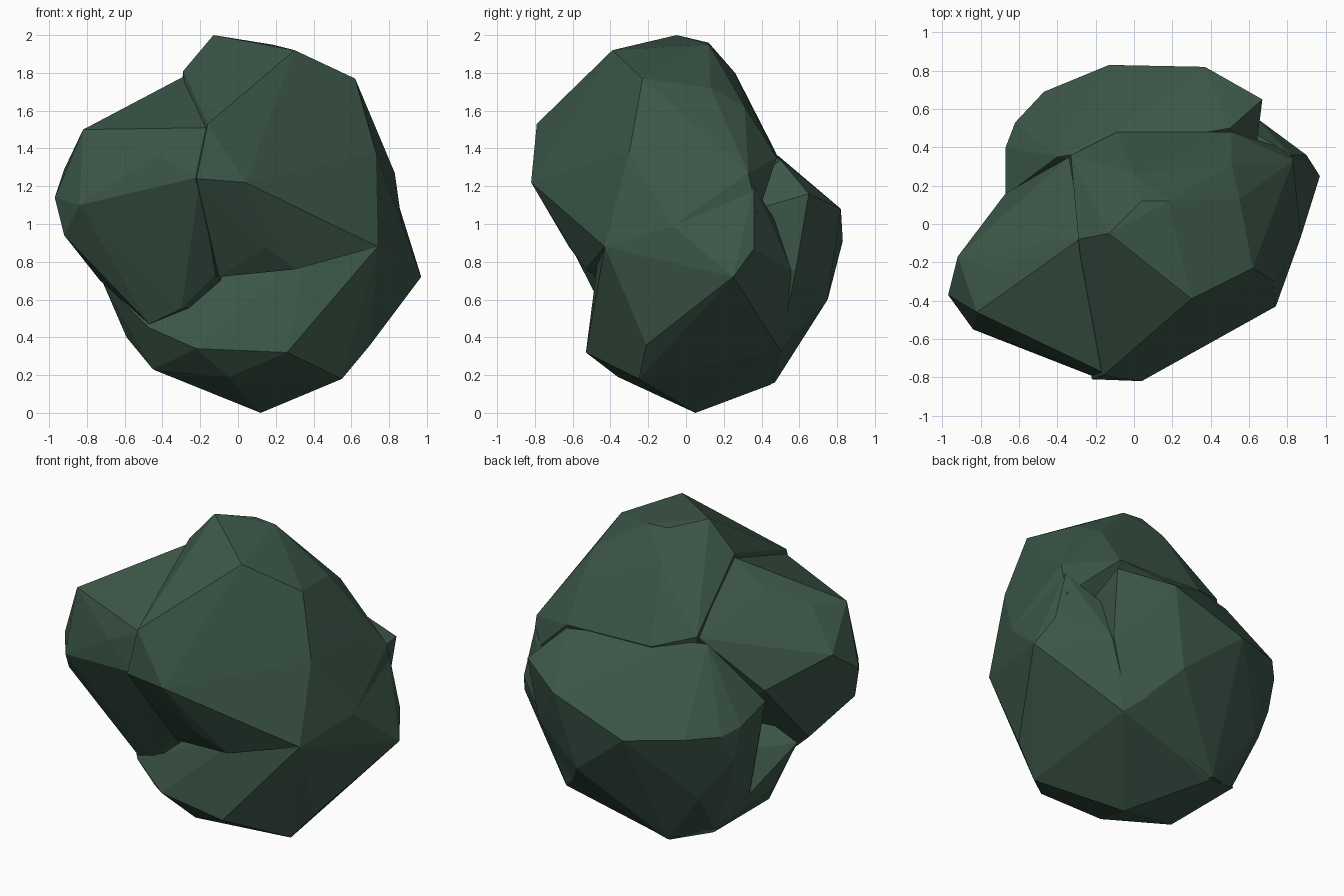
import bpy
import bmesh

# Remove the default cube only
default_cube = bpy.data.objects.get("Cube")
if default_cube:
    bpy.data.objects.remove(default_cube, do_unlink=True)

# Single flat colour
stone_green = bpy.data.materials.new("dark_stone_green")
stone_green.use_nodes = True
stone_colour = (.045, .095, .065, 1)
stone_green.diffuse_color = stone_colour
stone_green.node_tree.nodes["Principled BSDF"].inputs["Base Color"].default_value = stone_colour


def make_lobe(name, corners):
    """Wrap a convex, flat-faced lobe around a few corner points."""
    bm = bmesh.new()
    for corner in corners:
        bm.verts.new(corner)
    hull = bmesh.ops.convex_hull(bm, input=bm.verts[:])
    inside = [v for v in hull["geom_interior"] if isinstance(v, bmesh.types.BMVert)]
    bmesh.ops.delete(bm, geom=inside, context="VERTS")
    bmesh.ops.recalc_face_normals(bm, faces=bm.faces[:])
    mesh = bpy.data.meshes.new(name)
    bm.to_mesh(mesh)
    bm.free()
    mesh.materials.append(stone_green)
    lobe = bpy.data.objects.new(name, mesh)
    bpy.context.collection.objects.link(lobe)
    return lobe


def merge_lobe(body, lobe):
    """Fuse a lobe into the body, leaving one closed surface."""
    union = body.modifiers.new("union", "BOOLEAN")
    union.operation = "UNION"
    union.solver = "EXACT"
    union.object = lobe
    bpy.context.view_layer.objects.active = body
    bpy.ops.object.modifier_apply(modifier=union.name)
    bpy.data.objects.remove(lobe, do_unlink=True)


# Tall upper mass with the summit and the front overhang
boulder = make_lobe("boulder", [
    (-.13, -.05, 2), (.18, .12, 1.95), (.04, .12, 1.96), (.3, -.39, 1.92),
    (.62, -.23, 1.77), (.55, .13, 1.72), (0, .26, 1.8), (.51, .31, 1.62),
    (.66, -.1, 1.6), (.73, -.3, 1.38), (.77, .1, 1.39), (.83, .33, 1.27),
    (.83, .38, 1.05), (.87, -.07, .99), (.74, -.43, .88), (-.16, -.79, 1.53),
    (.04, -.82, 1.22), (-.22, -.81, 1.24), (.15, -.62, .88), (.3, -.53, .76),
    (-.1, -.48, .72), (-.29, -.08, 1.81), (-.33, .36, 1.45), (-.09, .48, 1.37),
    (.51, .48, 1.35), (-.3, .2, .8)])

# Shoulder reaching out to the right front
side_shoulder = make_lobe("side_shoulder", [
    (-.27, -.07, 1.79), (-.5, -.1, 1.63), (-.72, -.25, 1.52), (-.82, -.46, 1.5),
    (-.97, -.37, 1.14), (-.92, -.17, 1.29), (-.92, -.4, .94), (-.84, -.55, 1.1),
    (-.73, -.2, .7), (-.67, .16, 1.12), (-.43, -.7, 1.36), (-.15, -.78, 1.51),
    (-.2, -.8, 1.25), (-.3, -.62, .94), (-.12, -.47, .73), (-.3, -.44, .55),
    (-.47, -.34, .47), (-.34, .35, 1.44), (.1, -.2, 1.65), (0, 0, .6)])

# Pointed foot that sticks out to the left and wraps round to the back
foot = make_lobe("foot", [
    (.12, .05, 0), (.55, -.25, .18), (.7, -.21, .36), (.26, -.53, .32),
    (-.22, -.46, .34), (-.05, -.36, .19), (-.45, -.2, .23), (-.59, -.05, .4),
    (-.47, -.35, .45), (.97, .25, .72), (.87, -.07, .99), (.74, -.43, .88),
    (.36, -.46, .86), (.9, .36, .87), (.82, .36, 1.2), (.5, .5, .33),
    (.63, .56, .75), (.2, .73, .6), (0, .55, .33), (-.2, .45, .15),
    (-.45, .36, .23), (-.72, -.1, .7), (0, 0, 1.1)])

# Rounded bulge across the back
back_bulge = make_lobe("back_bulge", [
    (-.09, .49, 1.36), (.5, .5, 1.34), (.67, .65, 1.16), (.37, .82, 1.08),
    (-.13, .83, .91), (-.47, .69, .95), (-.62, .53, .95), (-.67, .4, .98),
    (-.65, .44, .78), (-.67, .15, 1.05), (-.4, .35, 1.42), (.25, .75, .6),
    (-.05, .56, .33), (-.2, .47, .16), (-.45, .35, .24), (-.5, .08, .33),
    (-.59, .2, .46), (-.6, .41, .6), (-.47, .54, .52), (.64, .58, .75),
    (.47, .5, .35), (.12, .06, .03), (.6, .1, 1)])

for lobe in (side_shoulder, foot, back_bulge):
    merge_lobe(boulder, lobe)

# Keep every facet flat
for face in boulder.data.polygons:
    face.use_smooth = False
